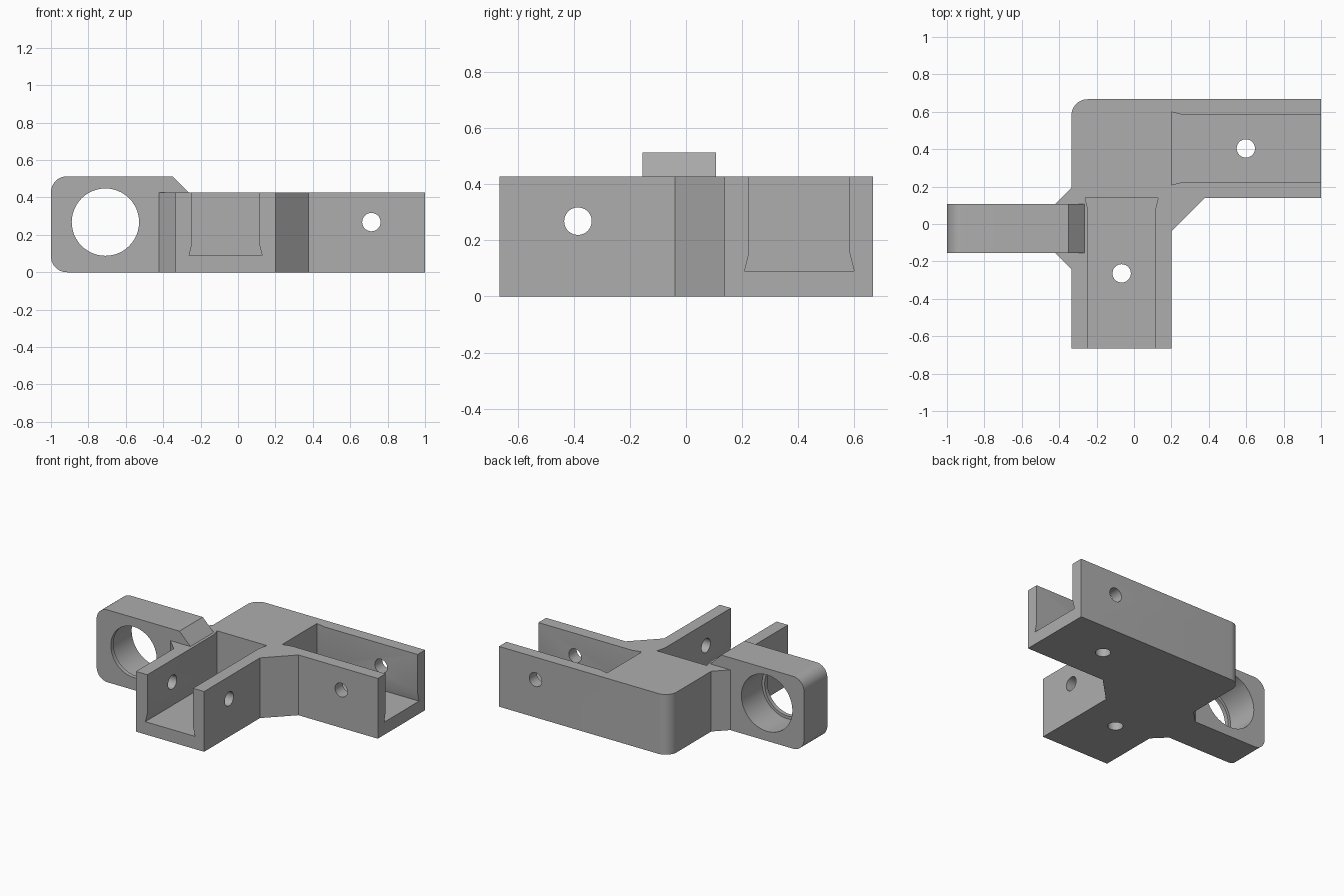
import bpy, bmesh
from math import sin, cos, radians

if "Cube" in bpy.data.objects:
    bpy.data.objects.remove(bpy.data.objects["Cube"])

grey = bpy.data.materials.new("plain grey")
grey.use_nodes = True
colour = (0.42, 0.42, 0.42, 1)
grey.diffuse_color = colour
grey.node_tree.nodes["Principled BSDF"].inputs["Base Color"].default_value = colour


def arc(cx, cy, r, start, end, steps):
    angles = [radians(start + (end - start) * i / steps) for i in range(steps + 1)]
    return [(cx + r * cos(a), cy + r * sin(a)) for a in angles]


def prism(name, outline, axis, lo, hi):
    """Extrude a 2D outline along the given axis."""
    place = {"x": lambda a, b, t: (t, a, b),
             "y": lambda a, b, t: (a, t, b),
             "z": lambda a, b, t: (a, b, t)}[axis]
    bm = bmesh.new()
    rings = [[bm.verts.new(place(a, b, t)) for a, b in outline] for t in (lo, hi)]
    for ring in rings:
        bm.faces.new(ring)
    n = len(outline)
    for i in range(n):
        j = (i + 1) % n
        bm.faces.new((rings[0][i], rings[0][j], rings[1][j], rings[1][i]))
    bmesh.ops.recalc_face_normals(bm, faces=bm.faces)
    mesh = bpy.data.meshes.new(name)
    bm.to_mesh(mesh)
    bm.free()
    mesh.materials.append(grey)
    obj = bpy.data.objects.new(name, mesh)
    bpy.context.collection.objects.link(obj)
    return obj


def combine(target, tool, operation):
    """Apply a boolean and discard the tool object."""
    mod = target.modifiers.new(operation, "BOOLEAN")
    mod.operation = operation
    mod.solver = "EXACT"
    mod.object = tool
    bpy.context.view_layer.objects.active = target
    bpy.ops.object.modifier_apply(modifier=mod.name)
    bpy.data.objects.remove(tool)


def drill(target, a, b, r, axis, lo, hi):
    outline = arc(a, b, r, 0, 360, 48)[:-1]
    combine(target, prism("drill", outline, axis, lo, hi), "DIFFERENCE")


TOP, FLOOR = 0.427, 0.09

# L-shaped body with diagonal gussets and one rounded corner
outline = [(-0.334, -0.665), (0.2, -0.665), (0.2, -0.04), (0.377, 0.138),
           (1, 0.138), (1, 0.667)]
outline += arc(-0.249, 0.582, 0.085, 90, 180, 10)
outline += [(-0.334, 0.195), (-0.422, 0.107), (-0.422, -0.155), (-0.334, -0.243)]
bracket = prism("corner_bracket", outline, "z", 0, TOP)

# Lug with rounded outer corners and a sloped inner shoulder
lug_outline = [(-0.265, 0), (-0.265, TOP), (-0.351, 0.513)]
lug_outline += arc(-0.915, 0.428, 0.085, 90, 180, 10)
lug_outline += arc(-0.915, 0.085, 0.085, 180, 270, 10)
lug = prism("lug", lug_outline, "y", -0.155, 0.107)
combine(bracket, lug, "UNION")


def channel(mid, stop, open_end, along):
    """Open-topped slot, flared at the floor and at its closed end."""
    half, wide, flare = 0.179, 0.195, 0.065
    inner = stop + (flare if open_end > stop else -flare)
    section = [(mid - wide, FLOOR), (mid + wide, FLOOR), (mid + half, FLOOR + flare),
               (mid + half, 0.6), (mid - half, 0.6), (mid - half, FLOOR + flare)]
    combine(bracket, prism("slot", section, along, min(stop, open_end),
                           max(stop, open_end)), "DIFFERENCE")
    plan = [(stop, mid - wide), (stop, mid + wide), (inner, mid + half), (inner, mid - half)]
    if along == "y":
        plan = [(b, a) for a, b in plan]
    combine(bracket, prism("slot_end", plan, "z", FLOOR, 0.6), "DIFFERENCE")


# Slots in the two legs
channel(0.404, 0.2, 1.1, "x")
channel(-0.066, 0.139, -0.8, "y")

# Screw holes through the floors and the side walls
drill(bracket, -0.066, -0.264, 0.049, "z", -0.1, 0.3)
drill(bracket, 0.598, 0.404, 0.049, "z", -0.1, 0.3)
drill(bracket, 0.713, 0.268, 0.049, "y", 0, 0.8)
drill(bracket, -0.385, 0.268, 0.049, "x", -0.5, 0.4)

# Large bore with a thin retaining lip at the front
drill(bracket, -0.709, 0.268, 0.18, "y", -0.3, 0.3)
drill(bracket, -0.709, 0.268, 0.2, "y", -0.125, 0.3)

bpy.ops.object.select_all(action="DESELECT")
bracket.select_set(True)
bpy.context.view_layer.objects.active = bracket
bpy.ops.object.shade_smooth_by_angle()
